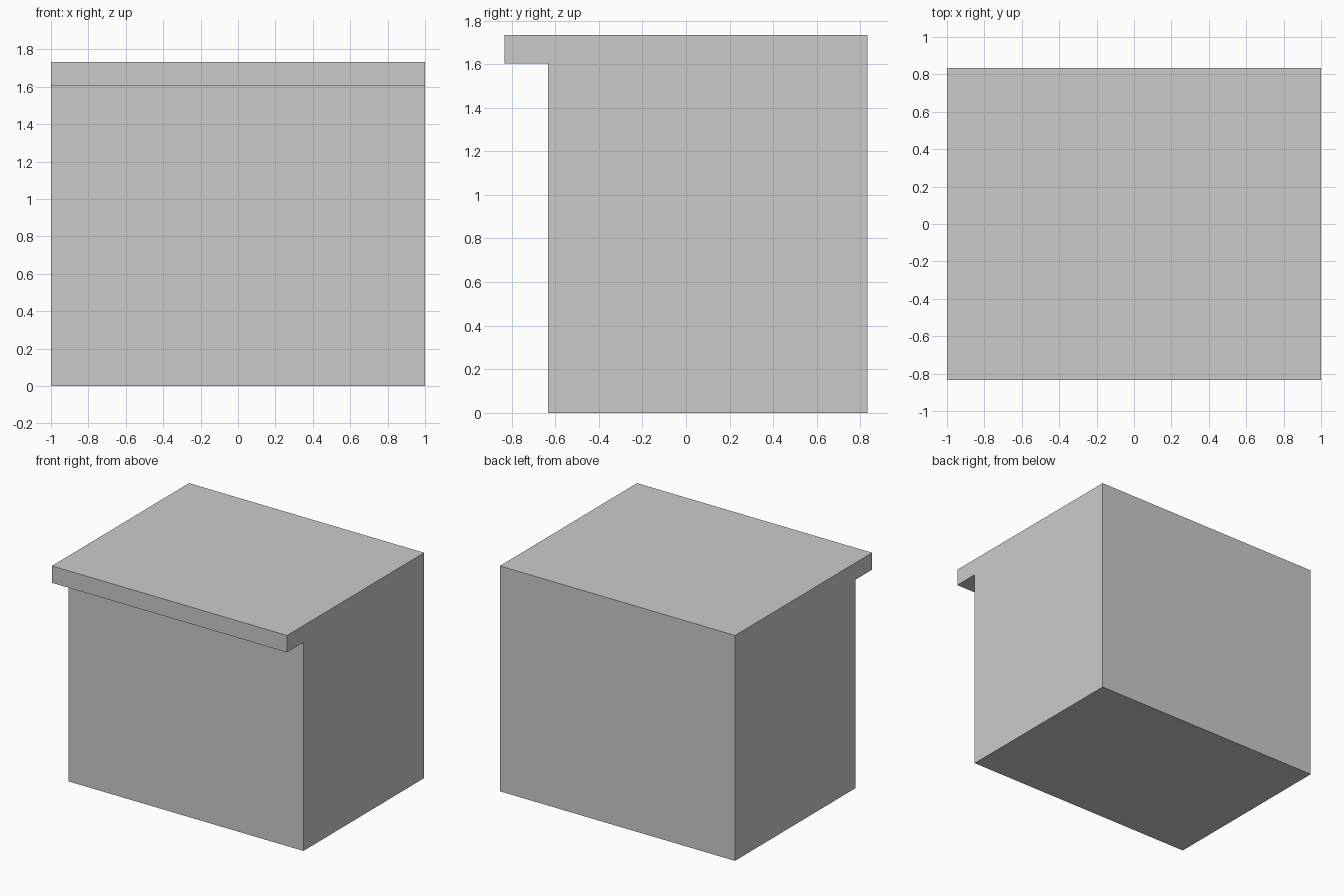
import bpy, bmesh

if "Cube" in bpy.data.objects:
    bpy.data.objects.remove(bpy.data.objects["Cube"])

HALF_WIDTH = 1.0

# Side profile (y, z): block with a slab lip overhanging the front
profile = [(-0.633, 0), (0.833, 0), (0.833, 1.733),
           (-0.833, 1.733), (-0.833, 1.603), (-0.633, 1.603)]

# Extrude the profile across the full width
bm = bmesh.new()
face = bm.faces.new([bm.verts.new((-HALF_WIDTH, y, z)) for y, z in profile])
ext = bmesh.ops.extrude_face_region(bm, geom=[face])
moved = [g for g in ext["geom"] if isinstance(g, bmesh.types.BMVert)]
bmesh.ops.translate(bm, verts=moved, vec=(2 * HALF_WIDTH, 0, 0))
bmesh.ops.recalc_face_normals(bm, faces=bm.faces)

mesh = bpy.data.meshes.new("block_with_front_lip")
bm.to_mesh(mesh)
bm.free()
bpy.context.collection.objects.link(bpy.data.objects.new("block_with_front_lip", mesh))
